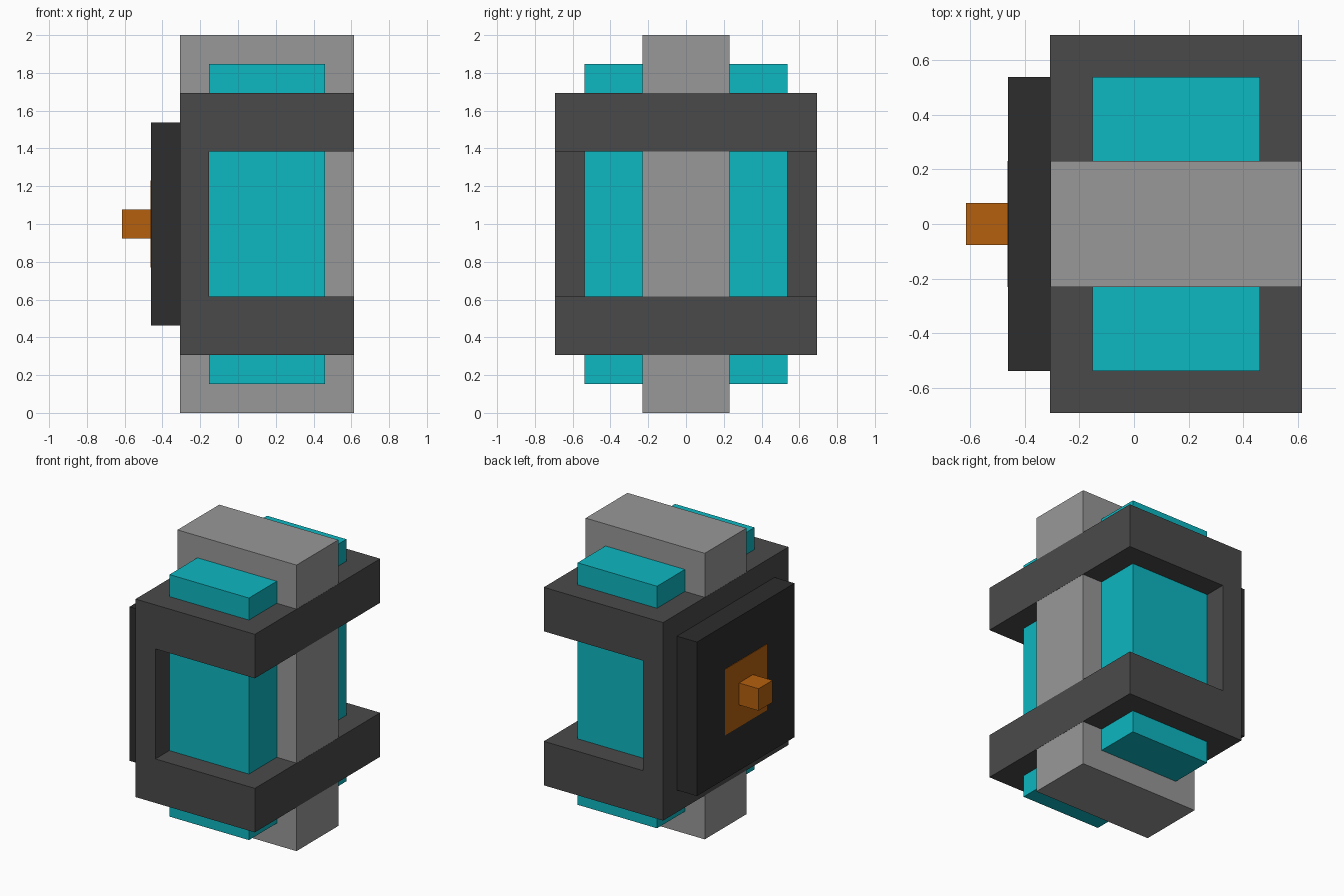
import bpy
import bmesh

if "Cube" in bpy.data.objects:
    bpy.data.objects.remove(bpy.data.objects["Cube"], do_unlink=True)

U = 2 / 13      # grid unit of the model
GAP = 0.001     # keeps flush faces from flickering


def material(name, rgb):
    lin = [((c / 255 + 0.055) / 1.055) ** 2.4 if c > 10 else c / 255 / 12.92 for c in rgb]
    mat = bpy.data.materials.new(name)
    mat.use_nodes = True
    mat.diffuse_color = (*lin, 1)
    bsdf = mat.node_tree.nodes["Principled BSDF"]
    bsdf.inputs["Base Color"].default_value = (*lin, 1)
    bsdf.inputs["Roughness"].default_value = 0.8
    return mat


GREY = material("light grey", (152, 152, 152))
DARK = material("dark grey", (74, 74, 74))
BLACK = material("charcoal", (45, 45, 45))
CYAN = material("cyan", (13, 183, 193))
ORANGE = material("orange", (182, 96, 14))


def prism(name, profile, y0, y1, mat):
    """Extrude an (x, z) outline from y0 to y1."""
    bm = bmesh.new()
    face = bm.faces.new([bm.verts.new((x, y0, z)) for x, z in profile])
    ext = bmesh.ops.extrude_face_region(bm, geom=[face])
    new = [v for v in ext["geom"] if isinstance(v, bmesh.types.BMVert)]
    bmesh.ops.translate(bm, verts=new, vec=(0, y1 - y0, 0))
    bmesh.ops.recalc_face_normals(bm, faces=bm.faces)
    mesh = bpy.data.meshes.new(name)
    bm.to_mesh(mesh)
    bm.free()
    mesh.materials.append(mat)
    obj = bpy.data.objects.new(name, mesh)
    bpy.context.collection.objects.link(obj)
    return obj


def box(name, x, y, z, mat):
    profile = [(x[0], z[0]), (x[1], z[0]), (x[1], z[1]), (x[0], z[1])]
    return prism(name, profile, y[0], y[1], mat)


# Central column running the full height
box("core_column", (-2 * U + GAP, 4 * U - GAP), (-1.5 * U, 1.5 * U), (0, 13 * U), GREY)

# C-shaped casing: side wall with an upper and a lower band
c_profile = [(-2, 2), (4, 2), (4, 4), (-1, 4), (-1, 9), (4, 9), (4, 11), (-2, 11)]
prism("casing", [(x * U, z * U) for x, z in c_profile], -4.5 * U, 4.5 * U, DARK)

# Energy cells at the front and back of the column
for name, y in (("front_cell", (-3.5 * U, -1.5 * U)), ("back_cell", (1.5 * U, 3.5 * U))):
    box(name, (-U + GAP, 3 * U), y, (U, 12 * U), CYAN)

# Side panel with a square pad and a knob
box("side_panel", (-3 * U, -2 * U), (-3.5 * U, 3.5 * U), (3 * U, 10 * U), BLACK)
box("panel_pad", (-3 * U - 0.003, -3 * U + 0.003), (-1.5 * U, 1.5 * U), (5 * U, 8 * U), ORANGE)
box("panel_knob", (-4 * U, -3 * U), (-0.5 * U, 0.5 * U), (6 * U, 7 * U), ORANGE)
